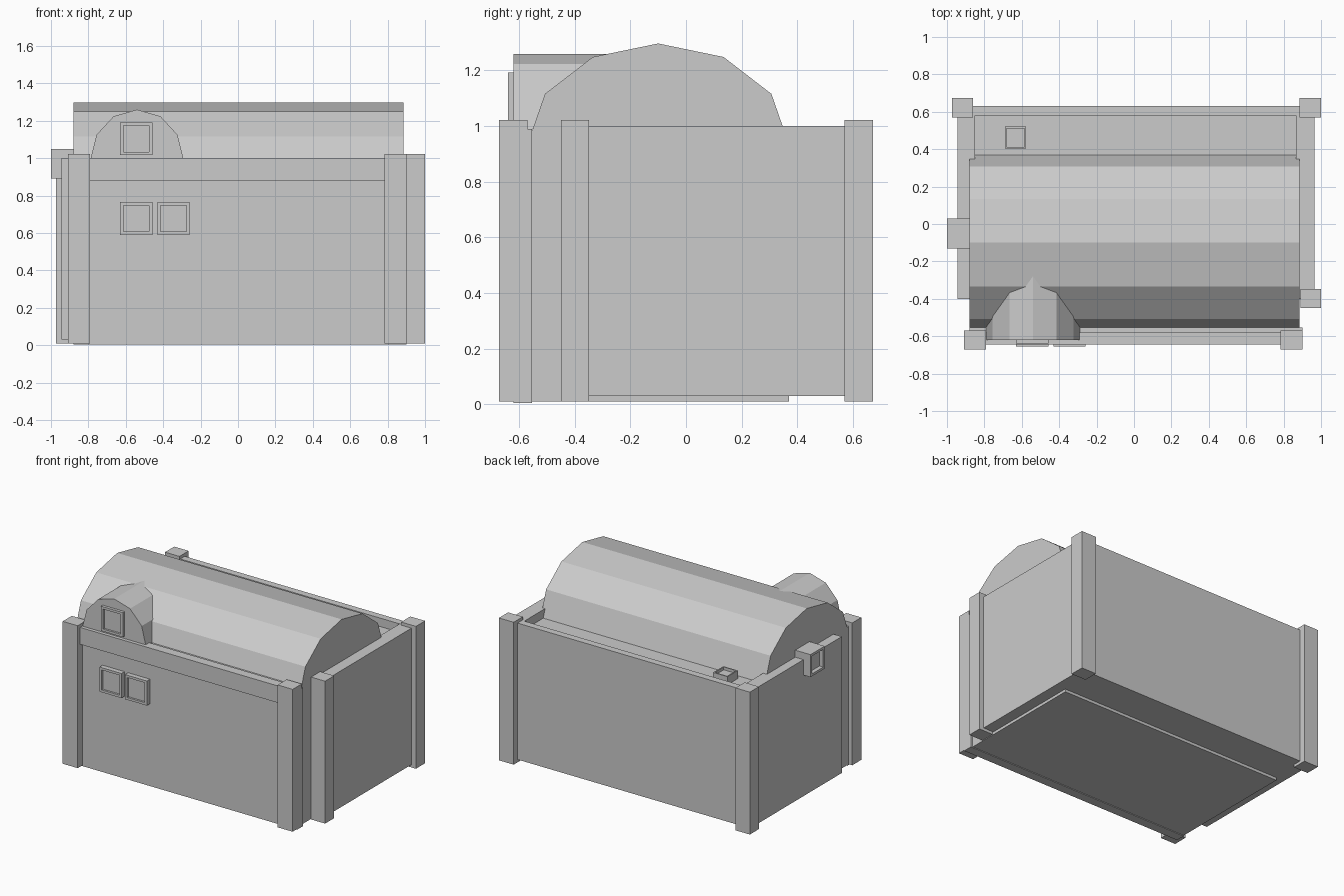
import bpy, bmesh, math
from mathutils import Vector

if "Cube" in bpy.data.objects:
    bpy.data.objects.remove(bpy.data.objects["Cube"])


def finish(name, bm):
    bmesh.ops.recalc_face_normals(bm, faces=bm.faces)
    me = bpy.data.meshes.new(name)
    bm.to_mesh(me)
    bm.free()
    ob = bpy.data.objects.new(name, me)
    bpy.context.collection.objects.link(ob)
    return ob


def box_mesh(x0, x1, y0, y1, z0, z1):
    bm = bmesh.new()
    bmesh.ops.create_cube(bm, size=1)
    for v in bm.verts:
        v.co = Vector((x1 if v.co.x > 0 else x0,
                       y1 if v.co.y > 0 else y0,
                       z1 if v.co.z > 0 else z0))
    return bm


def box(name, *extents):
    return finish(name, box_mesh(*extents))


def framed_box(name, extents, direction, border, depth):
    """Box with a recessed panel on the face pointing in one direction."""
    bm = box_mesh(*extents)
    bm.normal_update()
    d = Vector(direction)
    face = max(bm.faces, key=lambda f: f.normal.dot(d))
    bmesh.ops.inset_region(bm, faces=[face], thickness=border)
    ext = bmesh.ops.extrude_face_region(bm, geom=[face])
    bmesh.ops.translate(bm, vec=-d * depth,
                        verts=[v for v in ext["geom"] if isinstance(v, bmesh.types.BMVert)])
    if face.is_valid:
        bmesh.ops.delete(bm, geom=[face], context="FACES_ONLY")
    return finish(name, bm)


def arch(centre, radius, base, height, sides=6):
    return [(centre + radius * math.cos(math.pi * i / sides),
             base + height * math.sin(math.pi * i / sides)) for i in range(sides + 1)]


def prism(name, points, offset):
    """Extrude a closed outline of 3D points along offset."""
    bm = bmesh.new()
    face = bm.faces.new([bm.verts.new(p) for p in points])
    ext = bmesh.ops.extrude_face_region(bm, geom=[face])
    bmesh.ops.translate(bm, vec=offset,
                        verts=[v for v in ext["geom"] if isinstance(v, bmesh.types.BMVert)])
    return finish(name, bm)


# Main hall with barrel roof, one outline swept along x
outline = arch(-0.10, 0.47, 0.935, 0.362) + [(-0.57, 0.01), (0.37, 0.01)]
prism("hall_with_barrel_roof", [(-0.88, y, z) for y, z in outline], (1.765, 0, 0))

# Rear block with sunken flat roof, enclosed by walls
box("rear_block", -0.86, 0.875, 0.36, 0.59, 0.03, 0.94)
box("left_wall", -0.945, -0.85, -0.40, 0.62, 0.03, 1.0)
box("right_wall", 0.865, 0.965, -0.40, 0.62, 0.03, 1.0)
box("back_wall", -0.94, 0.96, 0.58, 0.63, 0.03, 1.0)

# Front wall and the band across its top
box("front_wall", -0.88, 0.90, -0.62, -0.553, 0.005, 0.99)
box("front_band", -0.80, 0.79, -0.645, -0.58, 0.88, 1.0)

# Corner posts
for name, x0, x1, y0, y1 in (
        ("front_left_post", -0.908, -0.79, -0.672, -0.57),
        ("front_right_post", 0.782, 0.90, -0.672, -0.57),
        ("right_side_post", 0.89, 1.0, -0.45, -0.348),
        ("back_right_post", 0.884, 1.0, 0.57, 0.673),
        ("back_left_post", -0.973, -0.86, 0.57, 0.673)):
    box(name, x0, x1, y0, y1, 0.01, 1.022)

# Arched dormer running back into the roof
prism("dormer", [(x, -0.62, z) for x, z in arch(-0.54, 0.25, 0.99, 0.27)], (0, 0.34, 0))

# Framed windows on the front
for name, x, y, z in (("dormer_window", -0.63, -0.64, 1.017),
                      ("left_window", -0.63, -0.655, 0.59),
                      ("right_window", -0.43, -0.655, 0.59)):
    framed_box(name, (x, x + 0.172, y, -0.60, z, z + 0.175), (0, -1, 0), 0.024, 0.014)

# Side duct on the left wall and hatch on the flat roof
framed_box("side_duct", (-1.0, -0.875, -0.13, 0.03, 0.89, 1.05), (-1, 0, 0), 0.024, 0.03)
framed_box("roof_hatch", (-0.69, -0.577, 0.404, 0.52, 0.93, 0.998), (0, 0, 1), 0.012, 0.02)
